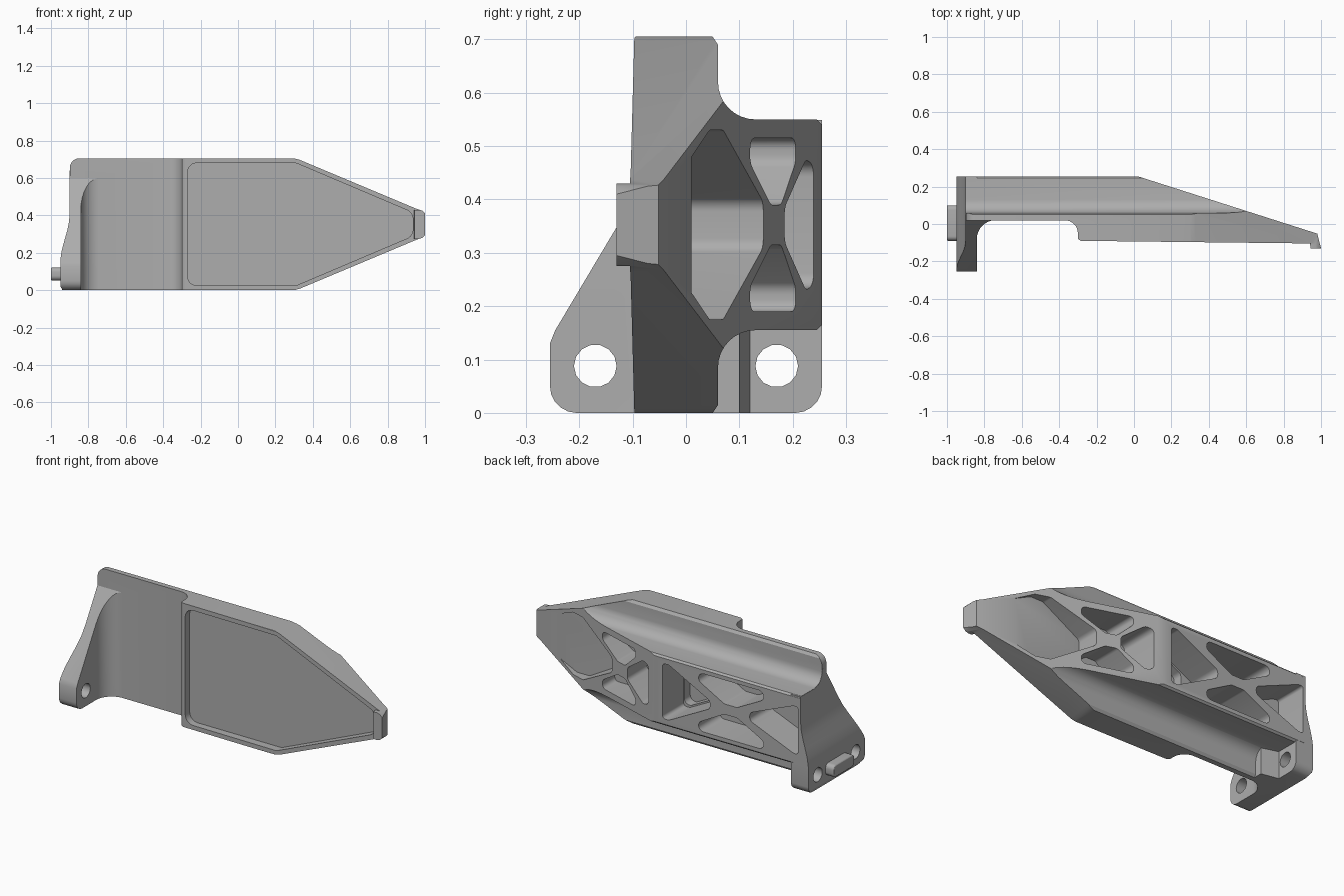
import bpy, bmesh, math
from mathutils import Vector

if "Cube" in bpy.data.objects:
    bpy.data.objects.remove(bpy.data.objects["Cube"])

MID = 0.3525  # height of the symmetry plane

grey = bpy.data.materials.new("metal_grey")
grey.diffuse_color = (0.42, 0.42, 0.42, 1)
grey.use_nodes = True
grey.node_tree.nodes["Principled BSDF"].inputs["Base Color"].default_value = grey.diffuse_color


def rounded(pts, r, seg=6):
    """Round every corner of a polygon with radius r (limited by edge length)."""
    out, n = [], len(pts)
    for i in range(n):
        p = Vector(pts[i])
        a, b = Vector(pts[i - 1]) - p, Vector(pts[(i + 1) % n]) - p
        half = a.angle(b) / 2
        d = min(r / math.tan(half), 0.48 * a.length, 0.48 * b.length)
        rr = d * math.tan(half)
        a.normalize()
        b.normalize()
        c = p + (a + b).normalized() * (rr / math.sin(half))
        s, e = p + a * d - c, p + b * d - c
        sweep = s.angle_signed(e)
        a0 = math.atan2(s.y, s.x)
        for k in range(seg + 1):
            t = a0 - sweep * k / seg
            out.append((c.x + rr * math.cos(t), c.y + rr * math.sin(t)))
    return out


def arc(cx, cy, r, start, end, seg=8):
    return [(cx + r * math.cos(math.radians(start + (end - start) * k / seg)),
             cy + r * math.sin(math.radians(start + (end - start) * k / seg)))
            for k in range(seg + 1)]


def prism(name, pts, axis, lo, hi):
    """Extrude a 2D outline along one axis."""
    place = {'x': lambda a, b, h: (h, a, b),
             'y': lambda a, b, h: (a, h, b),
             'z': lambda a, b, h: (a, b, h)}[axis]
    bm = bmesh.new()
    v0 = [bm.verts.new(place(a, b, lo)) for a, b in pts]
    v1 = [bm.verts.new(place(a, b, hi)) for a, b in pts]
    n = len(pts)
    bm.faces.new(v0)
    bm.faces.new(v1)
    for i in range(n):
        bm.faces.new((v0[i], v0[(i + 1) % n], v1[(i + 1) % n], v1[i]))
    bmesh.ops.recalc_face_normals(bm, faces=bm.faces)
    me = bpy.data.meshes.new(name)
    bm.to_mesh(me)
    bm.free()
    me.materials.append(grey)
    ob = bpy.data.objects.new(name, me)
    bpy.context.collection.objects.link(ob)
    return ob


def combine(ob, other, op):
    """Apply a boolean and drop the helper."""
    bpy.context.view_layer.objects.active = ob
    m = ob.modifiers.new("cut", 'BOOLEAN')
    m.operation, m.object, m.solver = op, other, 'EXACT'
    bpy.ops.object.modifier_apply(modifier=m.name)
    bpy.data.objects.remove(other)


def flip(pts):
    return [(a, 2 * MID - b) for a, b in pts]


# Body: plate with a narrower rib behind it, tapered to the tip
upper = ([(-.135, .43), (-.105, .43), (-.105, .695), (-.095, .705), (.05, .705), (.06, .69)]
         + arc(.13, .62, .07, 180, 270) + [(.245, .55), (.255, .54)])
body = prism("arm_body", upper + flip(upper)[::-1], 'x', -1.2, 1.2)

outline_top = ([(-.899, .5)] + arc(-.849, .655, .05, 180, 90, 6)
               + [(.30, .705), (.33, .697), (.95, .437), (.985, .425), (1.0, .41)])
outline_low = [(1.0, .295), (.985, .28), (.95, .268), (.33, .008), (.30, 0), (-.899, 0)]
combine(body, prism("outline", [(x, z + (1e-4 if z == .705 else 0)) for x, z in outline_top]
                    + outline_low, 'y', -.5, .5), 'INTERSECT')

side = ([(-1, .3), (-.12, .3), (-.12, .2551), (.02, .2551), (.95, -.042), (.98, -.052), (1.0, -.13),
         (.945, -.13), (.94, -.104), (-.285, -.09), (-.30, -.08)]
        + arc(-.37, -.05, .07, 0, 90) + [(-1, .02)])
combine(body, prism("side_profile", side, 'z', -.5, 1.2), 'INTERSECT')

# Mounting flange with fillet into the plate
flange_plan = ([(-1.0, .2545), (-1.0, -.255), (-.84, -.255)]
               + arc(-.74, -.0795, .1, 180, 90) + [(-.74, .1), (-.84, .12), (-.84, .2545)])
flange = prism("flange", flange_plan, 'z', -.2, 1.0)
flange_outline = ([(-.255, .13), (-.245, .155), (.02, .6), (.05, .64), (.0595, .62)]
                  + arc(.13, .619, .07, 190, 270)
                  + [(.26, .549)] + arc(.205, .05, .05, 0, -90, 5)
                  + arc(-.205, .05, .05, 270, 180, 5))
combine(flange, prism("flange_outline", flange_outline, 'x', -1.3, 0), 'INTERSECT')
flange_edge = [(-.94, -.1), (-.94, .005), (-.95, .02), (-.95, .16), (-.943, .21), (-.93, .26),
               (-.913, .32), (-.903, .37), (-.9, .42), (-.9, .8), (-.5, .8), (-.5, -.1)]
combine(flange, prism("flange_edge", flange_edge, 'y', -.5, .5), 'INTERSECT')
combine(body, flange, 'UNION')

# Rear truss pockets: (outline in x and z, floor depth, mirrored copy)
side_flat = [(-.17, .518), (-.42, .382), (-.50, .382), (-.76, .518)]
side_slope = [(.44, .515), (.445, .47), (.32, .39), (.26, .39), (.175, .47), (.175, .515)]
pockets = [
    ([(-.03, .195), (-.03, .51), (-.07, .51), (-.33, .375), (-.33, .33), (-.07, .195)], .065, False),
    ([(-.035, .22), (-.035, .485), (-.07, .5), (-.25, .407), (-.25, .298), (-.07, .205)], .012, False),
    (side_flat, .065, True),
    ([(-.885, .215), (-.885, .49), (-.85, .485), (-.58, .375), (-.58, .33), (-.85, .22)], .065, False),
    (side_slope, .01, True),
    ([(.07, .24), (.07, .465), (.115, .475), (.24, .385), (.24, .32), (.115, .23)], .01, False),
    ([(.365, .395), (.60, .53), (.68, .53), (.87, .44), (.87, .265), (.68, .175), (.60, .175),
      (.365, .31)], .01, False),
]
for pts, floor, both in pockets:
    for shape in ([pts, flip(pts)] if both else [pts]):
        combine(body, prism("pocket", rounded(shape, .03), 'y', floor, .5), 'DIFFERENCE')

# Shallow front recess inside a thin rim
rim = [(-.27, .025), (.31, .025), (.935, .29), (.935, .415), (.31, .68), (-.27, .68)]
combine(body, prism("recess", rounded(rim, .05), 'y', -.4, -.05), 'DIFFERENCE')

# Bolt holes
for y in (-.17, .17):
    hole = [(y + p, q) for p, q in arc(0, .088, .04, 0, 360 * 13 / 14, 13)]
    combine(body, prism("hole", hole, 'x', -1.2, -.6), 'DIFFERENCE')

# Locating peg on the flange
peg_shape = rounded([(-.09, .052), (.10, .052), (.10, .122), (-.09, .122)], .025)
peg = prism("locating_peg", peg_shape, 'x', -1.0, -.93)
bev = peg.modifiers.new("bevel", 'BEVEL')
bev.width, bev.segments, bev.limit_method = .006, 2, 'ANGLE'
bev.angle_limit = math.radians(50)

for ob in (body, peg):
    bpy.ops.object.select_all(action='DESELECT')
    ob.select_set(True)
    bpy.context.view_layer.objects.active = ob
    bpy.ops.object.shade_smooth_by_angle(angle=math.radians(30))
